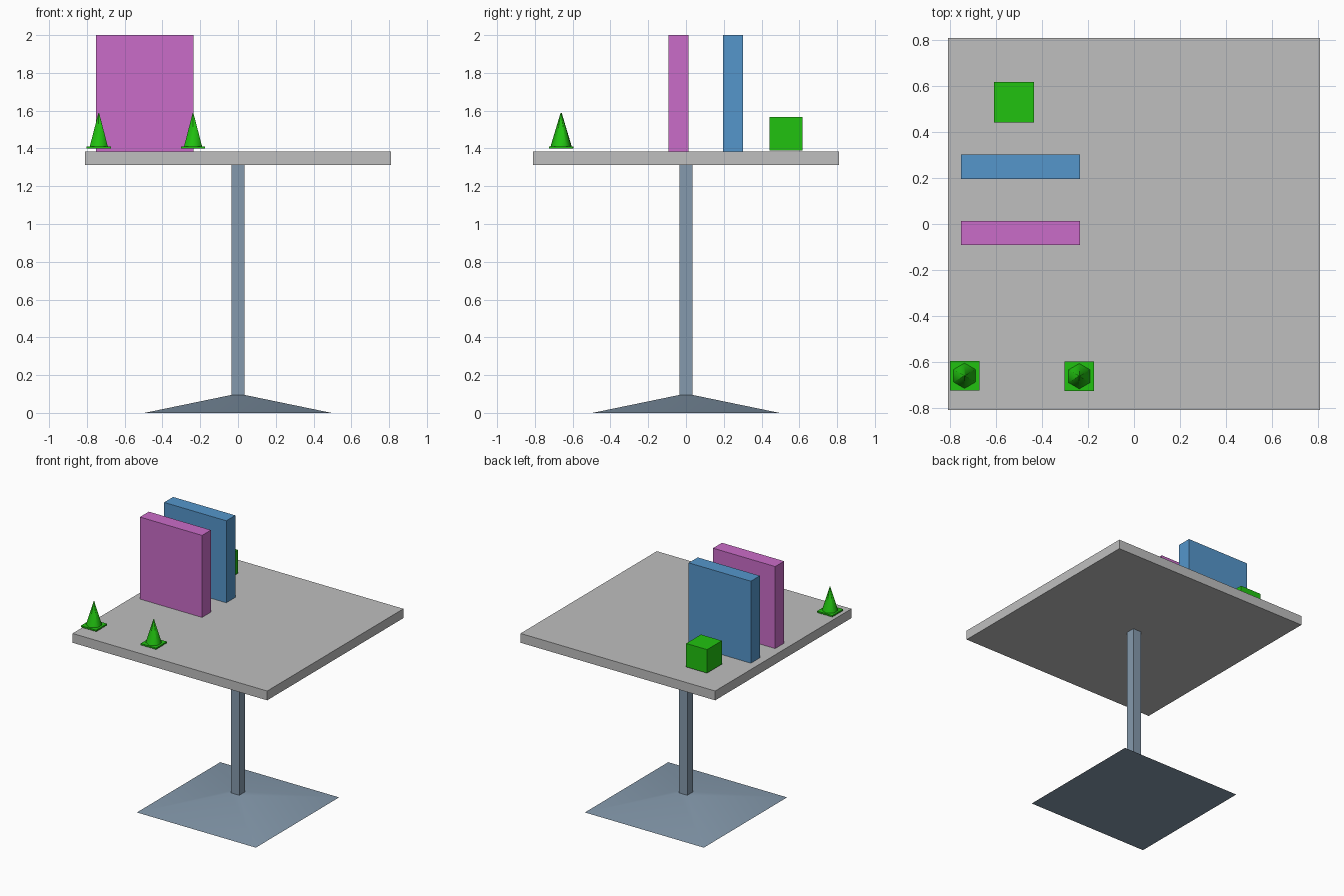
import bpy
import math

cube = bpy.data.objects.get("Cube")
if cube:
    bpy.data.objects.remove(cube, do_unlink=True)


def material(name, r, g, b):
    mat = bpy.data.materials.new(name)
    mat.use_nodes = True
    mat.diffuse_color = (r, g, b, 1)
    mat.node_tree.nodes["Principled BSDF"].inputs["Base Color"].default_value = (r, g, b, 1)
    return mat


GREY = material("grey", 0.52, 0.52, 0.52)
SLATE = material("slate", 0.235, 0.323, 0.418)
MAGENTA = material("magenta", 0.59, 0.15, 0.58)
BLUE = material("blue", 0.09, 0.305, 0.6)
GREEN = material("green", 0.015, 0.54, 0.005)


def finish(name, mat):
    obj = bpy.context.object
    obj.name = name
    obj.data.materials.append(mat)
    return obj


def box(name, mat, x, y, z):
    """Box from (min, max) ranges."""
    ranges = (x, y, z)
    bpy.ops.mesh.primitive_cube_add(size=1, location=[(a + b) / 2 for a, b in ranges])
    obj = finish(name, mat)
    obj.scale = [b - a for a, b in ranges]
    bpy.ops.object.transform_apply(location=False, rotation=False, scale=True)
    return obj


def frustum(name, mat, sides, r1, r2, x, y, z, turn, angle):
    """Tapered prism over the z range, smooth below the given edge angle."""
    bpy.ops.mesh.primitive_cone_add(vertices=sides, radius1=r1, radius2=r2,
                                    depth=z[1] - z[0],
                                    location=(x, y, (z[0] + z[1]) / 2),
                                    rotation=(0, 0, turn))
    obj = finish(name, mat)
    bpy.ops.object.shade_smooth_by_angle(angle=math.radians(angle))
    return obj


# Table: shallow pyramid foot, square pole, slab top
ROOT2 = math.sqrt(2)
frustum("table_foot", SLATE, 4, 0.495 * ROOT2, 0.035 * ROOT2, 0, 0, (0, 0.095),
        math.pi / 4, 30)
box("table_pole", SLATE, (-0.035, 0.035), (-0.035, 0.035), (0.09, 1.315))
box("table_top", GREY, (-0.81, 0.81), (-0.81, 0.81), (1.313, 1.383))

# Upright panels
box("front_panel", MAGENTA, (-0.752, -0.235), (-0.092, 0.014), (1.383, 2))
box("back_panel", BLUE, (-0.752, -0.235), (0.196, 0.303), (1.383, 2))

# Small block
box("block", GREEN, (-0.608, -0.434), (0.442, 0.618), (1.39, 1.567))

# Cones on square plates
for side, x, y in (("right", -0.737, -0.66), ("left", -0.238, -0.662)):
    box(side + "_cone_plate", GREEN, (x - 0.064, x + 0.064), (y - 0.064, y + 0.064),
        (1.4, 1.411))
    frustum(side + "_cone", GREEN, 6, 0.055, 0.002, x, y, (1.411, 1.588), 0, 65)
